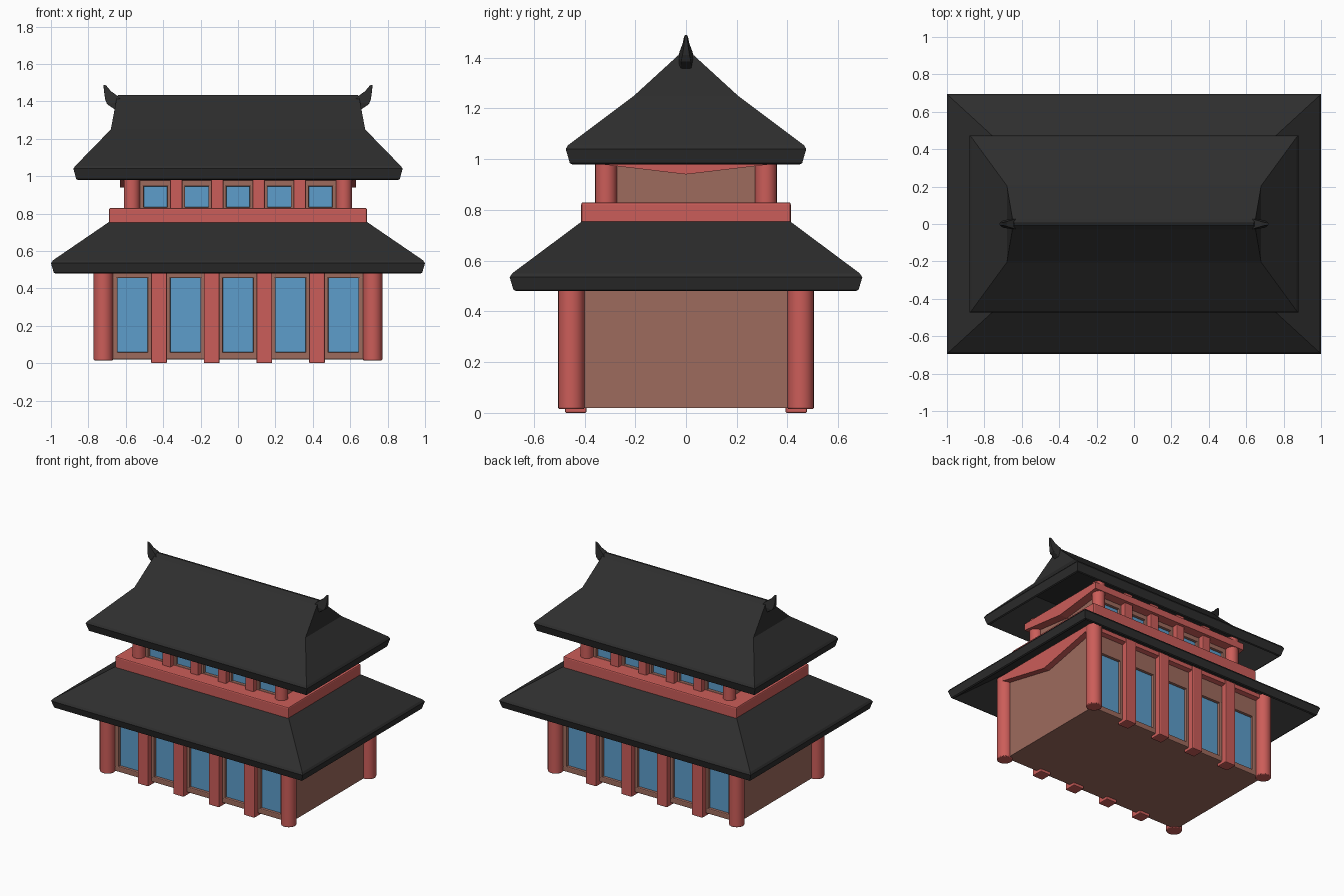
import bpy, bmesh, math

if "Cube" in bpy.data.objects:
    bpy.data.objects.remove(bpy.data.objects["Cube"])


def material(name, rgb):
    m = bpy.data.materials.new(name)
    m.diffuse_color = (*rgb, 1)
    m.use_nodes = True
    m.node_tree.nodes["Principled BSDF"].inputs["Base Color"].default_value = m.diffuse_color
    return m


RED = material("red_paint", (0.60, 0.11, 0.10))
BROWN = material("brown_wall", (0.34, 0.145, 0.11))
BLUE = material("blue_glass", (0.11, 0.34, 0.60))
BLACK = material("dark_tile", (0.027, 0.027, 0.027))


def finish(name, bm, mat, bevel=0.0, smooth=False):
    bmesh.ops.recalc_face_normals(bm, faces=bm.faces)
    me = bpy.data.meshes.new(name)
    bm.to_mesh(me)
    bm.free()
    me.materials.append(mat)
    if smooth:
        me.shade_smooth()
        me.set_sharp_from_angle(angle=math.radians(35))
    ob = bpy.data.objects.new(name, me)
    bpy.context.collection.objects.link(ob)
    if bevel:
        mod = ob.modifiers.new("soft_edges", 'BEVEL')
        mod.width = bevel
        mod.segments = 2
        mod.limit_method = 'ANGLE'
    return ob


def box(name, x, y, z, mat, bevel=0.0):
    """Box from (min, max) pairs."""
    bm = bmesh.new()
    bmesh.ops.create_cube(bm, size=1)
    for v in bm.verts:
        for i, (a, b) in enumerate((x, y, z)):
            v.co[i] = (a + b) / 2 + v.co[i] * (b - a)
    return finish(name, bm, mat, bevel)


def loft(name, rings, mat, bevel=0.0):
    """Capped stack of rings, each a list of points."""
    bm = bmesh.new()
    rows = [[bm.verts.new(p) for p in r] for r in rings]
    n = len(rows[0])
    for a, b in zip(rows, rows[1:]):
        for i in range(n):
            j = (i + 1) % n
            bm.faces.new((a[i], a[j], b[j], b[i]))
    bm.faces.new(rows[0])
    bm.faces.new(rows[-1])
    return finish(name, bm, mat, bevel)


def roof(name, steps):
    """Hip roof shell from (half x, half y, z) steps, underside first."""
    rings = [[(-x, -y, z), (x, -y, z), (x, y, z), (-x, y, z)] for x, y, z in steps]
    return loft(name, rings, BLACK)


def column(name, x, y, r, z0, z1):
    bm = bmesh.new()
    bmesh.ops.create_cone(bm, cap_ends=True, segments=24, radius1=r, radius2=r, depth=z1 - z0)
    bmesh.ops.translate(bm, vec=(x, y, (z0 + z1) / 2), verts=bm.verts)
    return finish(name, bm, RED, 0.006, smooth=True)


def storey(tag, cx, cy, r, z0, z1, wall, bay, pil, pil_z, glass, sill, head):
    """Walled storey with corner columns and five windowed bays front and back."""
    recess = wall - 0.025
    box(tag + "_core", (-cx, cx), (-recess, recess), (z0, z1), BROWN)
    for sx in (-1, 1):
        for sy in (-1, 1):
            column(tag + "_corner_column", sx * cx, sy * cy, r, z0 - 0.005, z1)
    for s in (-1, 1):
        def span(a, b):
            return tuple(sorted((s * a, s * b)))
        deep = span(recess - 0.01, wall)
        # window frame rails and stiles
        box(tag + "_sill_rail", (-cx, cx), deep, (z0, sill), BROWN, 0.006)
        box(tag + "_head_rail", (-cx, cx), deep, (head, z1), BROWN, 0.006)
        edges = [-cx]
        for i in range(-2, 3):
            c = i * bay
            edges += [c - glass, c + glass]
            box(tag + "_window_glass", (c - glass, c + glass),
                span(recess - 0.01, recess + 0.006), (sill - 0.005, head + 0.005), BLUE)
        edges.append(cx)
        for a, b in zip(edges[::2], edges[1::2]):
            box(tag + "_stile", (a, b), deep, (sill - 0.01, head + 0.01), BROWN, 0.006)
        # flat pilasters between the bays
        for k in (-1.5, -0.5, 0.5, 1.5):
            c = k * bay
            box(tag + "_pilaster", (c - pil, c + pil), span(recess - 0.02, wall + 0.04),
                (pil_z, z1), RED, 0.006)


def eave_beam(name, hx, hy, low, side, top):
    """Red beam under the eaves with a V-shaped underside."""
    profile = [(0, low), (hy, side), (hy, top), (-hy, top), (-hy, side)]
    return loft(name, [[(x, y, z) for y, z in profile] for x in (-hx, hx)], RED)


# lower storey and its skirt roof
storey("lower", 0.72, 0.452, 0.052, 0.02, 0.62, 0.437, 0.2815, 0.042, 0.0, 0.08, 0.06, 0.455)
eave_beam("lower_eave_beam", 0.765, 0.47, 0.49, 0.59, 0.62)
roof("lower_roof", [(0.70, 0.41, 0.675), (0.975, 0.67, 0.48), (0.985, 0.68, 0.485),
                    (1.0, 0.695, 0.535), (0.99, 0.685, 0.55),
                    (0.69, 0.41, 0.755), (0.66, 0.38, 0.765)])

# balcony deck
box("balcony_deck", (-0.69, 0.69), (-0.413, 0.413), (0.74, 0.83), RED, 0.008)

# upper storey and main roof
storey("upper", 0.567, 0.315, 0.043, 0.80, 1.06, 0.302, 0.2205, 0.033, 0.80, 0.062, 0.835, 0.945)
eave_beam("upper_eave_beam", 0.63, 0.36, 0.94, 0.983, 1.03)
roof("upper_roof", [(0.69, 0.22, 1.17), (0.855, 0.45, 0.98), (0.865, 0.458, 0.985),
                    (0.88, 0.474, 1.04), (0.87, 0.465, 1.055),
                    (0.68, 0.205, 1.25), (0.65, 0.03, 1.41), (0.64, 0.006, 1.435)])

# ridge-end horns: (inner x, outer x, half width, inner z, outer z)
horn = [(0.62, 0.655, 0.033, 1.355, 1.355), (0.62, 0.70, 0.033, 1.40, 1.385),
        (0.645, 0.71, 0.024, 1.43, 1.41), (0.68, 0.716, 0.014, 1.455, 1.45),
        (0.705, 0.72, 0.008, 1.485, 1.49)]
for s in (-1, 1):
    rings = [[(s * a, -w, za), (s * b, -w * 0.6, zb), (s * b, w * 0.6, zb), (s * a, w, za)]
             for a, b, w, za, zb in horn]
    loft("ridge_horn", rings, BLACK, 0.003)
